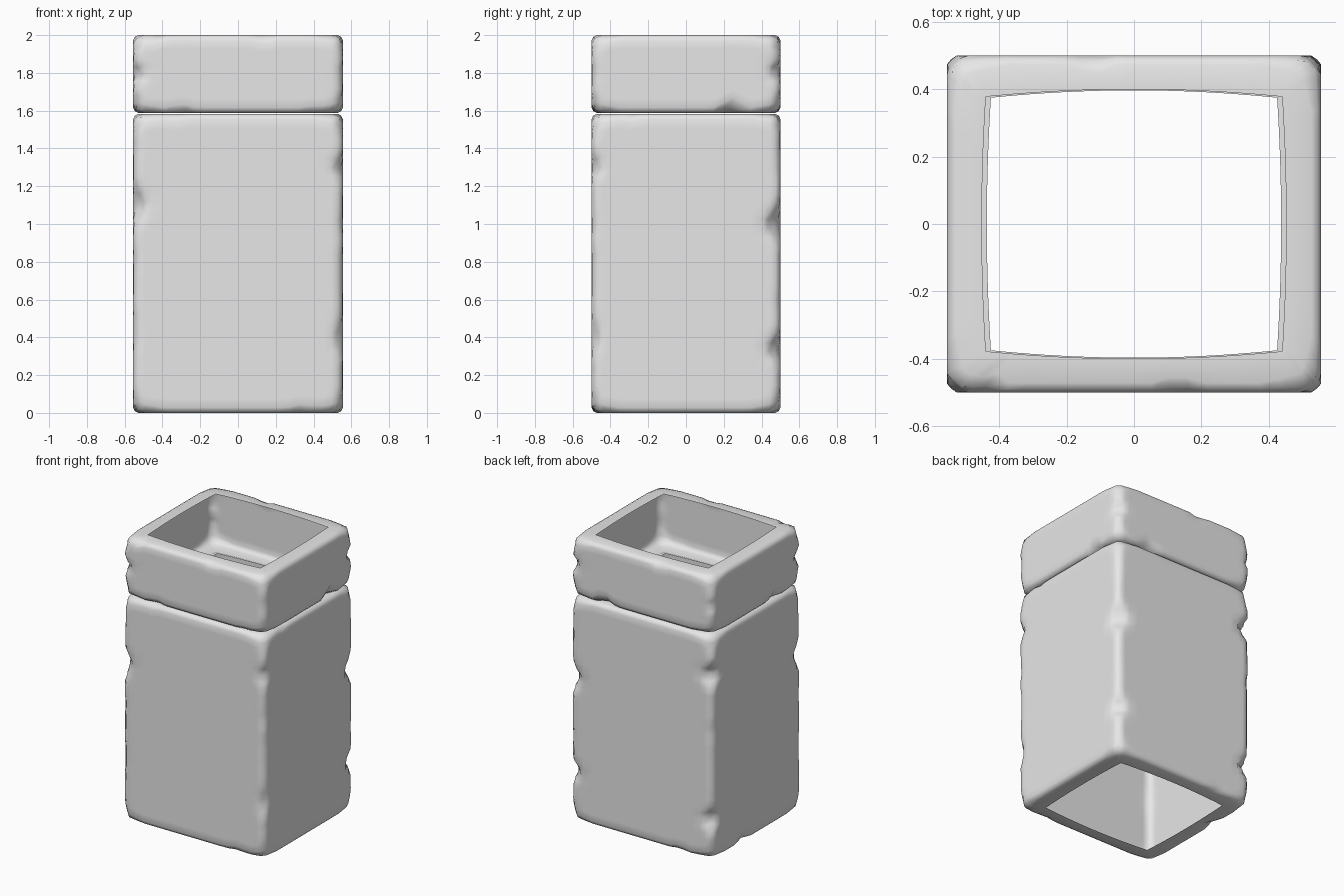
import bpy, bmesh, math, random

random.seed(4)
if "Cube" in bpy.data.objects:
    bpy.data.objects.remove(bpy.data.objects["Cube"], do_unlink=True)

HX, HY = 0.555, 0.5
FRONT, RIGHT, BACK, LEFT = range(4)

stone = bpy.data.materials.new("grey_stone")
stone.use_nodes = True
GREY = (0.8, 0.8, 0.8, 1)
stone.diffuse_color = GREY
stone.node_tree.nodes["Principled BSDF"].inputs["Base Color"].default_value = GREY


def chip_depth(chips, key, pos):
    """Deepest triangular chip at a position along one edge."""
    return max([d * max(0, 1 - abs(pos - p) / w) for k, p, w, d in chips if k == key] + [0])


def side_samples():
    """Positions from -1 to 1 along a side, denser near the corners."""
    near = [-1, -0.95, -0.89, -0.82]
    return near + [-0.7 + 0.1 * i for i in range(15)] + [-v for v in near[:0:-1]]


def perimeter():
    """Points (side, x, y) running anticlockwise around the block."""
    pts = []
    for side in range(4):
        for t in side_samples():
            x, y = ((t, -1), (1, t), (-t, 1), (-1, -t))[side]
            pts.append((side, x * HX, y * HY))
    return pts


def worn_block(name, z0, z1, corner_chips, low_chips, high_chips, open_x, open_y):
    """Hollow open-ended stone shell with rounded, chipped edges."""
    pts = perimeter()
    levels = max(4, round((z1 - z0) / 0.05))
    wobble = {}

    def corner_cut(x, y, z):
        key = (x > 0, y > 0)
        step = (key, round((z - z0) / 0.1))
        wobble.setdefault(step, random.uniform(0.022, 0.034))
        end = min(z - z0, z1 - z)
        wear = 0.035 * max(0, 1 - end / 0.12)
        return max(wobble[step] + wear, chip_depth(corner_chips, key, z))

    def edge_cut(side, x, y, chips):
        pos = x if side in (FRONT, BACK) else y
        to_corner = HX - abs(x) if side in (FRONT, BACK) else HY - abs(y)
        base = 0.028 + 0.03 * max(0, 1 - to_corner / 0.15)
        return max(base, chip_depth(chips, side, pos))

    bm = bmesh.new()

    def ring(shape):
        verts = []
        for side, x, y in pts:
            inset, z = shape(side, x, y)
            px, py = x * (HX - inset) / HX, y * (HY - inset) / HY
            gap = corner_cut(x, y, z) - (HX - abs(px)) - (HY - abs(py))
            if gap > 0:
                px -= math.copysign(gap / 2, px)
                py -= math.copysign(gap / 2, py)
            verts.append(bm.verts.new((px, py, z)))
        return verts

    def rim(z):
        verts = []
        for side, x, y in pts:
            bow = 0.022 * (1 - (x / HX) ** 2) * (1 if side in (FRONT, BACK) else 0)
            bulge = 0.012 * (1 - (y / HY) ** 2) * (1 if side in (LEFT, RIGHT) else 0)
            verts.append(bm.verts.new((x / HX * (open_x + bulge), y / HY * (open_y + bow), z)))
        return verts

    # Edge rounding is three rings: flat rim edge, middle, wall edge
    bevel = [(1, 0), (0.32, 0.32), (0, 1)]
    rings = [rim(z0)]
    for a, b in bevel:
        def low(side, x, y):
            d = edge_cut(side, x, y, low_chips)
            return a * d, z0 + b * d
        rings.append(ring(low))
    for i in range(1, levels):
        def wall(side, x, y):
            f = i / levels
            lo = z0 + edge_cut(side, x, y, low_chips)
            hi = z1 - edge_cut(side, x, y, high_chips)
            return 0, lo + (hi - lo) * f
        rings.append(ring(wall))
    for a, b in reversed(bevel):
        def high(side, x, y):
            d = edge_cut(side, x, y, high_chips)
            return a * d, z1 - b * d
        rings.append(ring(high))
    rings.append(rim(z1))

    n = len(pts)
    for lower, upper in zip(rings, rings[1:]):
        for i in range(n):
            j = (i + 1) % n
            bm.faces.new((lower[i], lower[j], upper[j], upper[i]))
    bmesh.ops.remove_doubles(bm, verts=bm.verts, dist=0.0005)
    mesh = bpy.data.meshes.new(name)
    bm.to_mesh(mesh)
    bm.free()
    mesh.materials.append(stone)
    for poly in mesh.polygons:
        poly.use_smooth = True
    obj = bpy.data.objects.new(name, mesh)
    bpy.context.collection.objects.link(obj)
    return obj


# Corner keys are (is +x, is +y); chips are (edge, position, half width, depth)
PP, PM, MP, MM = (True, True), (True, False), (False, True), (False, False)

worn_block(
    "pillar_body", 0, 1.583,
    [(PP, 1.0, 0.13, 0.11), (PP, 0.34, 0.11, 0.1), (PM, 1.3, 0.11, 0.07),
     (PM, 0.4, 0.2, 0.06), (MM, 1.1, 0.17, 0.09), (MP, 1.3, 0.12, 0.11),
     (MP, 0.28, 0.12, 0.1)],
    [(FRONT, 0.35, 0.2, 0.05), (LEFT, 0.15, 0.15, 0.07), (BACK, -0.3, 0.15, 0.05)],
    [(FRONT, -0.35, 0.2, 0.045), (RIGHT, -0.3, 0.15, 0.045)],
    0.425, 0.375)

worn_block(
    "pillar_cap", 1.588, 2.0,
    [(PP, 1.81, 0.08, 0.09), (MM, 1.79, 0.09, 0.08), (MP, 1.8, 0.08, 0.05)],
    [(RIGHT, 0.25, 0.14, 0.085), (FRONT, -0.3, 0.12, 0.055), (FRONT, 0.42, 0.12, 0.05),
     (BACK, 0.3, 0.14, 0.085), (LEFT, -0.2, 0.14, 0.06)],
    [(FRONT, 0.14, 0.14, 0.055), (BACK, -0.13, 0.13, 0.06), (FRONT, -0.45, 0.1, 0.06)],
    0.44, 0.378)
